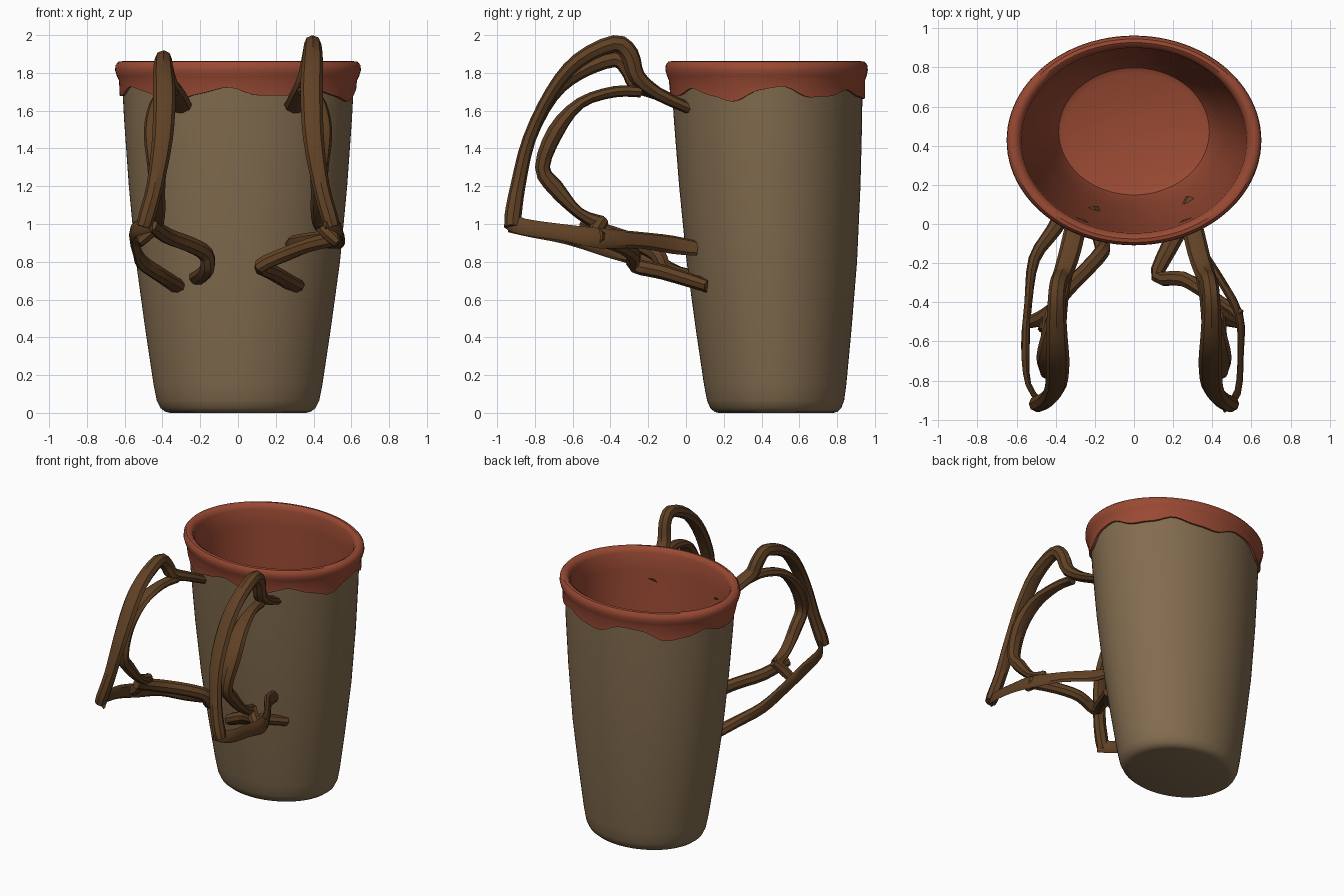
import bpy, bmesh, math
from mathutils import Vector

if "Cube" in bpy.data.objects:
    bpy.data.objects.remove(bpy.data.objects["Cube"])

def material(name, rgb):
    m = bpy.data.materials.new(name)
    m.diffuse_color = (*rgb, 1)
    m.use_nodes = True
    m.node_tree.nodes["Principled BSDF"].inputs["Base Color"].default_value = m.diffuse_color
    return m

CLAY = material("tan clay", (0.225, 0.15, 0.078))
GLAZE = material("red glaze", (0.32, 0.068, 0.033))
BARK = material("dark brown twig", (0.115, 0.052, 0.018))
N = 96

def finish(name, bm, mat, angle):
    bmesh.ops.recalc_face_normals(bm, faces=bm.faces)
    me = bpy.data.meshes.new(name)
    bm.to_mesh(me)
    bm.free()
    me.materials.append(mat)
    ob = bpy.data.objects.new(name, me)
    bpy.context.collection.objects.link(ob)
    bpy.ops.object.select_all(action='DESELECT')
    ob.select_set(True)
    bpy.context.view_layer.objects.active = ob
    bpy.ops.object.shade_smooth_by_angle(angle=math.radians(angle))
    return ob

def drip(a):
    d = a + math.radians(99)
    return 1.69 + 0.027 * math.cos(7 * d) + 0.013 * math.sin(4 * d) + 0.006 * math.sin(17 * d)

def lathe(name, profile, mat, caps=(), angle=40):
    """Oval lathe; a height of None follows the wavy drip edge."""
    bm = bmesh.new()
    rings = []
    for r, z in profile:
        ring = []
        for i in range(N):
            a = 2 * math.pi * i / N
            h = drip(a) if z is None else z
            ring.append(bm.verts.new((r * math.cos(a),
                        0.476 - 0.027 * h + r * (0.845 - 0.012 * h) * math.sin(a), h)))
        rings.append(ring)
    for p, q in zip(rings, rings[1:]):
        for i in range(N):
            j = (i + 1) % N
            bm.faces.new((p[i], p[j], q[j], q[i]))
    for c in caps:
        bm.faces.new(rings[c])
    return finish(name, bm, mat, angle)

# Tapered clay wall with rounded foot
lathe("cup_body", [(0.36, 0), (0.385, 0.006), (0.41, 0.025), (0.43, 0.065), (0.447, 0.15),
                   (0.492, 0.45), (0.54, 0.8), (0.578, 1.2), (0.603, 1.55), (0.615, 1.78)],
      CLAY, caps=(0,))

# Glaze: wavy drip skirt, rolled rim, inner wall and floor
lathe("glaze_lining", [(0.606, None), (0.626, None), (0.63, 1.76), (0.642, 1.785), (0.651, 1.815),
                       (0.648, 1.842), (0.632, 1.859), (0.61, 1.862), (0.588, 1.85), (0.575, 1.825),
                       (0.57, 1.7), (0.548, 1.25), (0.51, 0.8), (0.455, 0.4), (0.405, 0.13),
                       (0.385, 0.085), (0.35, 0.07)], GLAZE, caps=(-1,))

def twig(name, pts, steps=3, sides=8):
    """Sweep an oval section along points (x, y, z, half width, half height)."""
    P = [Vector(p) for p in pts]
    path = []
    for i in range(len(P) - 1):
        a, b, c, d = P[max(i - 1, 0)], P[i], P[i + 1], P[min(i + 2, len(P) - 1)]
        for s in range(steps):
            t = s / steps
            path.append(0.5 * (2 * b + (c - a) * t + (2 * a - 5 * b + 4 * c - d) * t * t
                               + (3 * b - a - 3 * c + d) * t ** 3))
    path.append(P[-1])
    bm = bmesh.new()
    rings, side = [], Vector((1, 0, 0))
    for i, p in enumerate(path):
        tan = (path[min(i + 1, len(path) - 1)] - path[max(i - 1, 0)]).to_3d().normalized()
        side = (side - tan * side.dot(tan)).normalized()
        up = tan.cross(side)
        rings.append([bm.verts.new(p.to_3d() + side * p[3] * math.cos(k * math.tau / sides)
                                   + up * p[4] * math.sin(k * math.tau / sides))
                      for k in range(sides)])
    for p, q in zip(rings, rings[1:]):
        for k in range(sides):
            j = (k + 1) % sides
            bm.faces.new((p[k], p[j], q[j], q[k]))
    bm.faces.new(rings[0])
    bm.faces.new(rings[-1])
    return finish(name, bm, BARK, 35)

for s, label, top in ((1, "right", 0.0), (-1, "left", -0.08)):
    # Big outer branch from the rim over to the low outer corner
    twig(label + "_outer_branch", [
        (s * .29, .02, 1.61, .055, .03), (s * .33, -.15, 1.69, .055, .035),
        (s * .365, -.26, 1.78 + top * .5, .05, .045), (s * .385, -.30, 1.9 + top, .045, .05),
        (s * .395, -.38, 1.955 + top, .045, .045), (s * .395, -.57, 1.865 + top * .8, .055, .04),
        (s * .39, -.71, 1.7 + top * .3, .06, .035), (s * .40, -.83, 1.45, .055, .035),
        (s * .44, -.89, 1.2, .045, .04), (s * .48, -.915, 1.05, .045, .045),
        (s * .50, -.92, .985, .04, .04)])
    # Knotted inner branch
    twig(label + "_inner_branch", [
        (s * .35, -.24, 1.70, .04, .03), (s * .375, -.38, 1.70, .04, .03),
        (s * .41, -.56, 1.64, .06, .03), (s * .44, -.69, 1.49, .06, .045),
        (s * .43, -.76, 1.30, .05, .04), (s * .43, -.69, 1.19, .045, .045),
        (s * .43, -.57, 1.06, .045, .03), (s * .43, -.45, 1.0, .035, .045)])

# Lower branches, different on each side
twig("right_lower_branch", [(.46, -.94, 1.02, .015, .045), (.53, -.86, .985, .014, .045),
                            (.545, -.65, .955, .013, .045), (.535, -.46, .925, .02, .055),
                            (.42, -.25, .915, .022, .045), (.30, -.07, .89, .025, .05),
                            (.27, .06, .87, .02, .04)])
twig("right_prong", [(.54, -.47, .93, .035, .045), (.38, -.36, .89, .035, .04),
                     (.25, -.28, .84, .04, .04), (.12, -.27, .78, .035, .04),
                     (.18, -.12, .745, .045, .04), (.31, .12, .67, .05, .035)])
twig("left_lower_branch", [(-.46, -.93, 1.0, .015, .045), (-.54, -.82, .975, .015, .045),
                           (-.555, -.62, .94, .022, .05), (-.54, -.40, .87, .02, .05),
                           (-.51, -.18, .80, .03, .045), (-.41, -.03, .73, .04, .04),
                           (-.32, .12, .67, .05, .035)])
twig("left_prong", [(-.46, -.55, 1.0, .035, .04), (-.38, -.38, .94, .04, .045),
                    (-.25, -.24, .89, .04, .045), (-.17, -.15, .84, .04, .045),
                    (-.165, -.10, .76, .04, .04), (-.22, .08, .71, .045, .035)])
# Short cross twigs tying the branches together
for s, label in ((1, "right"), (-1, "left")):
    twig(label + "_cross_twig", [(s * .42, -.44, 1.02, .035, .035), (s * .47, -.48, .96, .04, .04),
                                 (s * .53, -.50, .90, .03, .035)])
